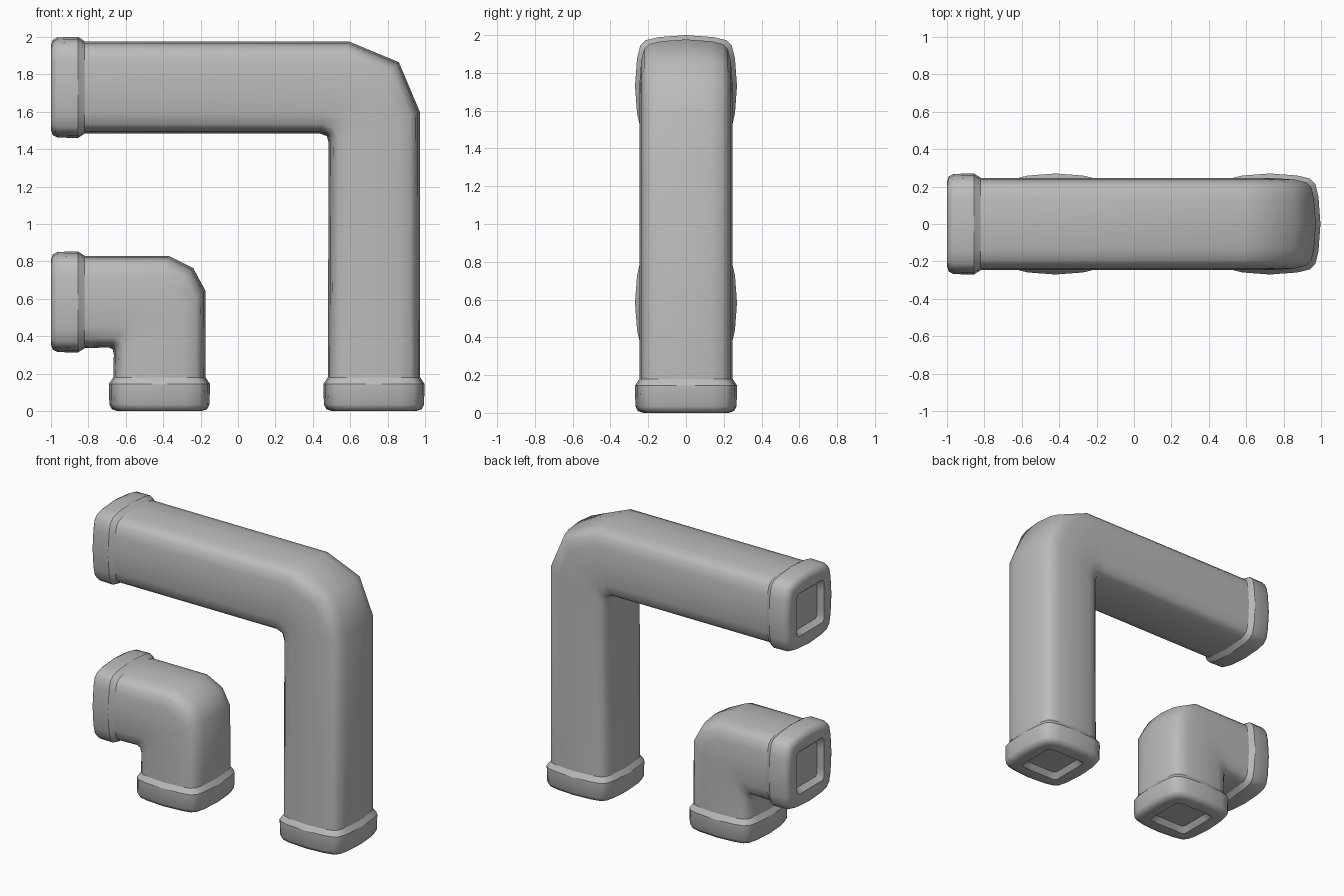
import bpy, bmesh
from mathutils import Vector

cube = bpy.data.objects.get("Cube")
if cube:
    bpy.data.objects.remove(cube, do_unlink=True)

grey = bpy.data.materials.new("pipe_grey")
grey.use_nodes = True
COLOUR = (0.5, 0.5, 0.5, 1)
grey.diffuse_color = COLOUR
grey.node_tree.nodes["Principled BSDF"].inputs["Base Color"].default_value = COLOUR

# Quarter outlines of a unit cross-section, each repeated four times around
BULGED = [(1, 0), (.96, .54), (.9, .79), (.79, .9), (.54, .96)]
SQUARE = [(1, 0), (1, .5), (1, .88), (.88, 1), (.5, 1)]

# Collar from the open end inward: distance along pipe, half width, outline, sharp ring
COLLAR = [(.035, .125, SQUARE, True), (.0, .155, SQUARE, True),
          (.0, .225, BULGED, False), (.01, .255, BULGED, False),
          (.035, .268, BULGED, False), (.145, .27, BULGED, True),
          (.18, .247, BULGED, True)]


def section(inner, outer, half_depth, quarter):
    """Closed ring spanning two points in the XZ plane."""
    a, b = Vector((inner[0], 0, inner[1])), Vector((outer[0], 0, outer[1]))
    mid, u, v = (a + b) / 2, (b - a) / 2, Vector((0, half_depth, 0))
    ring = []
    for turn in range(4):
        for p, q in quarter:
            for _ in range(turn):
                p, q = -q, p
            ring.append(mid + u * p + v * q)
    return ring


def bent_pipe(name, axis_x, axis_z, bend):
    """One pipe from the left opening, round the bend, down to the floor."""
    rings = [(section((-1 + d, axis_z - r), (-1 + d, axis_z + r), r, q), s)
             for d, r, q, s in COLLAR]
    rings += [(section(i, o, .247, BULGED), False) for i, o in bend]
    rings += [(section((axis_x - r, d), (axis_x + r, d), r, q), s)
              for d, r, q, s in reversed(COLLAR)]

    bm = bmesh.new()
    loops = [[bm.verts.new(co) for co in ring] for ring, _ in rings]
    n = len(loops[0])
    for low, high in zip(loops, loops[1:]):
        for i in range(n):
            j = (i + 1) % n
            bm.faces.new((low[i], low[j], high[j], high[i]))
    bm.faces.new(loops[0])
    bm.faces.new(loops[-1])
    bmesh.ops.recalc_face_normals(bm, faces=bm.faces)
    for face in bm.faces:
        face.smooth = True
    for loop, (_, sharp) in zip(loops, rings):
        if sharp:
            for i in range(n):
                bm.edges.get((loop[i], loop[(i + 1) % n])).smooth = False
    mesh = bpy.data.meshes.new(name)
    bm.to_mesh(mesh)
    bm.free()
    mesh.materials.append(grey)
    bpy.context.collection.objects.link(bpy.data.objects.new(name, mesh))


# Each bend lists its (inner, outer) corner points
bent_pipe("long_pipe", .727, 1.73,
          [((.44, 1.483), (.59, 1.977)), ((.475, 1.47), (.86, 1.865)),
           ((.485, 1.43), (.972, 1.6))])
bent_pipe("short_pipe", -.42, .583,
          [((-.69, .34), (-.37, .83)), ((-.67, .33), (-.24, .765)),
           ((-.664, .30), (-.175, .645))])
